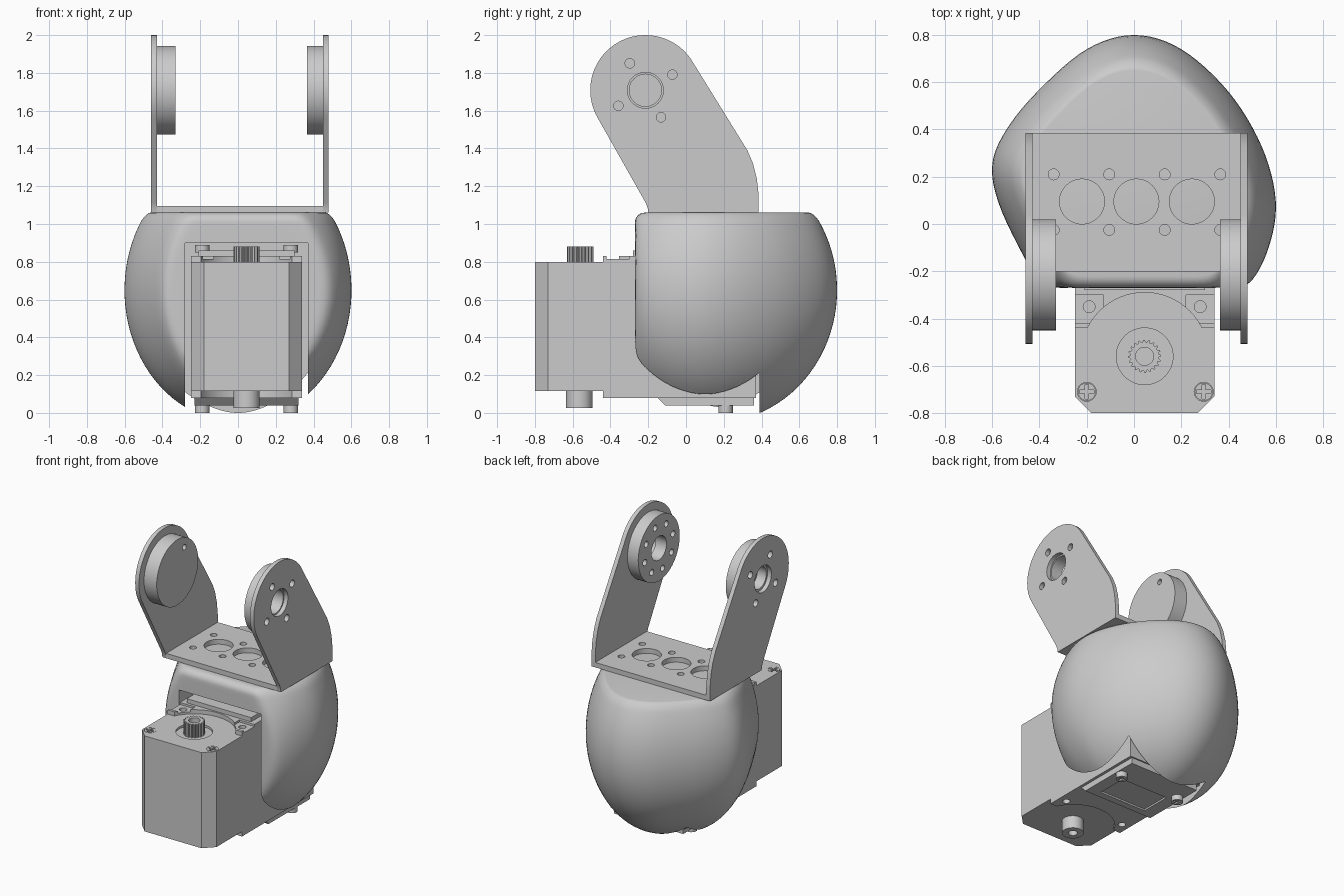
import bpy, bmesh, math
from mathutils import Vector

old = bpy.data.objects.get("Cube")
if old:
    bpy.data.objects.remove(old, do_unlink=True)

grey = bpy.data.materials.new("light grey")
grey.use_nodes = True
grey.diffuse_color = (0.6, 0.6, 0.6, 1)
grey.node_tree.nodes["Principled BSDF"].inputs["Base Color"].default_value = (0.6, 0.6, 0.6, 1)


def finish(bm, name):
    bmesh.ops.recalc_face_normals(bm, faces=bm.faces)
    mesh = bpy.data.meshes.new(name)
    bm.to_mesh(mesh)
    bm.free()
    mesh.materials.append(grey)
    ob = bpy.data.objects.new(name, mesh)
    bpy.context.collection.objects.link(ob)
    return ob


def prism(name, points, lo, hi, axis="z"):
    """Extrude a 2D outline along z (x, y points) or along x (y, z points)."""
    bm = bmesh.new()
    place = (lambda p: (p[0], p[1], lo)) if axis == "z" else (lambda p: (lo, p[0], p[1]))
    face = bm.faces.new([bm.verts.new(place(p)) for p in points])
    new = bmesh.ops.extrude_face_region(bm, geom=[face])["geom"]
    step = Vector((0, 0, hi - lo)) if axis == "z" else Vector((hi - lo, 0, 0))
    bmesh.ops.translate(bm, vec=step, verts=[v for v in new if isinstance(v, bmesh.types.BMVert)])
    return finish(bm, name)


def box(name, x0, x1, y0, y1, z0, z1):
    return prism(name, [(x0, y0), (x1, y0), (x1, y1), (x0, y1)], z0, z1)


def arc(cx, cy, r, a0, a1, n):
    angles = [math.radians(a0 + (a1 - a0) * i / n) for i in range(n + 1)]
    return [(cx + r * math.cos(a), cy + r * math.sin(a)) for a in angles]


def disc(name, c, r, lo, hi, axis="z", n=48):
    return prism(name, arc(c[0], c[1], r, 0, 360, n)[:-1], lo, hi, axis)


def cut(ob, *cutters):
    bpy.context.view_layer.objects.active = ob
    for c in cutters:
        mod = ob.modifiers.new("cut", "BOOLEAN")
        mod.operation = "DIFFERENCE"
        mod.solver = "EXACT"
        mod.object = c
        bpy.ops.object.modifier_apply(modifier=mod.name)
        bpy.data.objects.remove(c, do_unlink=True)
    return ob


def screw(name, x, y, lo, hi, top=True):
    """Round screw head with a cross slot on its outer end."""
    head = disc(name, (x, y), 0.038, lo, hi, n=24)
    z0, z1 = (hi - 0.012, hi + 0.1) if top else (lo - 0.1, lo + 0.012)
    return cut(head, box("slot", x - 0.03, x + 0.03, y - 0.007, y + 0.007, z0, z1),
               box("slot", x - 0.007, x + 0.007, y - 0.03, y + 0.03, z0, z1))


# Rounded shell: egg outline scaled along an ellipse, flattened at front and top
CY, CZ, RZ, FRONT, TOP = 0.15, 0.65, 0.7, -0.27, 1.06
outline = [(0, .8), (-.2, .74), (-.4, .57), (-.54, .4), (-.6, .25), (-.57, .08), (-.46, -.15),
           (-.35, -.33), (-.18, -.48), (.05, -.53), (.3, -.46), (.48, -.27), (.57, -.1),
           (.6, .1), (.54, .33), (.4, .56), (.2, .74)]


def spline(points, n):
    pts = [Vector(p) for p in points]
    result = []
    for i in range(len(pts)):
        a, b, c, d = (pts[(i + k - 1) % len(pts)] for k in range(4))
        for s in range(n):
            t = s / n
            result.append(0.5 * (2 * b + (c - a) * t + (2 * a - 5 * b + 4 * c - d) * t ** 2
                                 + (3 * b - a - 3 * c + d) * t ** 3))
    return result


loop = spline(outline, 6)
ROUND = 0.05
levels = [CZ - RZ * math.cos(math.radians(3 + 4 * i)) for i in range(30)]
levels = [z for z in levels if z < TOP - ROUND]
levels += [TOP - ROUND + ROUND * math.sin(math.radians(a)) for a in range(0, 91, 15)]
bm = bmesh.new()
rings = []
for z in levels:
    f = math.sqrt(1 - ((z - CZ) / RZ) ** 2)
    k = max(0, (z - TOP + ROUND) / ROUND)
    inset = ROUND * (1 - math.sqrt(max(0, 1 - k * k)))
    f -= inset * 0.8
    ring = []
    for p in loop:
        x, y = p.x * f, CY + (p.y - CY) * f
        soft = 0.02
        limit = FRONT + inset
        y = limit + soft * math.log(1 + math.exp((y - limit) / soft))
        ring.append(bm.verts.new((x, y, z)))
    rings.append(ring)
for a, b in zip(rings, rings[1:]):
    for i in range(len(a)):
        j = (i + 1) % len(a)
        bm.faces.new((a[i], a[j], b[j], b[i]))
bm.faces.new(rings[0])
bm.faces.new(rings[-1])
shell = cut(finish(bm, "shell"), box("cavity", -0.28, 0.37, -2, 0.39, -1, 0.9))

# Motor housing
MX, MY, X0, X1 = 0.045, -0.56, -0.25, 0.34
front_case = prism("motor_front_case", [(X0, -.43), (X0, -.73), (X0 + .07, -.8), (X1 - .07, -.8),
                                        (X1, -.73), (X1, -.43)], 0.115, 0.8)
cut(front_case, disc("recess", (MX, MY), 0.12, 0.785, 0.9),
    *[disc("hole", (x, -0.71), 0.04, 0.78, 0.9, n=24) for x in (-0.2, 0.295)])
rear_case = box("motor_rear_case", X0, X1, -0.44, 0.37, 0.08, 0.83)
cut(rear_case, disc("arc_top", (MX, MY), 0.27, 0.8, 1, n=64),
    disc("arc_bottom", (MX, MY), 0.27, -1, 0.115, n=64),
    *[box("pad_recess", a, b, -0.42, -0.3, 0.815, 1) for a, b in ((-0.3, -0.13), (0.22, 0.4))])
for x in (-0.19, 0.28):
    cut(rear_case, disc("hole", (x, -0.35), 0.025, 0.7, 1, n=20),
        disc("hole", (x, -0.35), 0.025, -1, 0.2, n=20))
box("top_cover", X0 + 0.04, X1 - 0.04, -0.28, 0.33, 0.83, 0.86)
bottom_plate = prism("bottom_cover", [(-.15, .08), (-.11, .038), (.36, .038), (.36, .08)],
                     X0 + 0.02, X1 - 0.02, "x")
cut(bottom_plate, box("panel", -0.14, 0.23, -0.06, 0.16, -1, 0.05))

# Screws
for side, x in (("right", -0.2), ("left", 0.295)):
    screw(side + "_front_screw", x, -0.71, 0.77, 0.8)
for side, x in (("right", -0.19), ("left", 0.28)):
    screw(side + "_bottom_screw", x, 0.21, 0.0, 0.05, top=False)
    screw(side + "_top_screw", x, 0.21, 0.85, 0.89)

# Output gear and lower pivot
teeth = []
for i in range(80):
    a, r = math.tau * i / 80, 0.07 if i % 4 < 2 else 0.06
    teeth.append((MX + r * math.cos(a), MY + r * math.sin(a)))
cut(prism("output_gear", teeth, 0.78, 0.88), disc("bore", (MX, MY), 0.038, 0.83, 1))
cut(disc("lower_pivot", (MX, MY - 0.005), 0.07, 0.025, 0.13),
    disc("bore", (MX, MY - 0.005), 0.03, 0, 0.06, n=24))

# U bracket: base plate with holes and two leaning arms
base = box("bracket_base", -0.45, 0.47, -0.2, 0.385, TOP, 1.095)
cut(base, *[disc("hole", (x, 0.095), 0.095, 1, 1.2) for x in (-0.22, 0.01, 0.245)])
cut(base, *[disc("hole", (x, y), 0.023, 1, 1.2, n=20)
            for x in (-0.34, -0.105, 0.13, 0.365) for y in (-0.025, 0.21)])
HUB = (-0.215, 1.708)
arm = [(-.2, TOP), (.385, TOP), (.385, 1.15), (.375, 1.24), (.355, 1.32), (.325, 1.39)]
arm += arc(HUB[0], HUB[1], 0.292, 30, 210, 40) + [(-.215, 1.115), (-.203, 1.085)]
bolts = arc(HUB[0], HUB[1], 0.165, 30, 390, 4)[:-1]
for side, x0, x1 in (("right", -0.46, -0.43), ("left", 0.45, 0.48)):
    plate = prism(side + "_bracket_arm", arm, x0, x1, "x")
    cut(plate, disc("hole", HUB, 0.095, x0 - 0.1, x1 + 0.1, "x"),
        *[disc("hole", p, 0.025, x0 - 0.1, x1 + 0.1, "x", 20) for p in bolts])

# Round hubs on the inner faces of the arms
right_hub = disc("right_hub", HUB, 0.235, -0.43, -0.33, "x", 64)
cut(right_hub, disc("bore", HUB, 0.08, -0.5, -0.36, "x"),
    disc("pin_hole", (HUB[0] + 0.08, HUB[1] + 0.15), 0.02, -0.36, -0.2, "x", 20))
left_hub = disc("left_hub", HUB, 0.235, 0.365, 0.45, "x", 64)
cut(left_hub, disc("bore", HUB, 0.085, 0.2, 0.6, "x"),
    *[disc("bolt_hole", p, 0.022, 0.2, 0.42, "x", 20)
      for p in arc(HUB[0], HUB[1], 0.165, 30, 390, 8)[:-1]])

# Smooth curved surfaces, keep hard edges
bpy.ops.object.select_all(action="DESELECT")
for ob in bpy.context.collection.objects:
    if ob.type == "MESH":
        ob.select_set(True)
        bpy.context.view_layer.objects.active = ob
bpy.ops.object.shade_smooth_by_angle(angle=math.radians(30))
